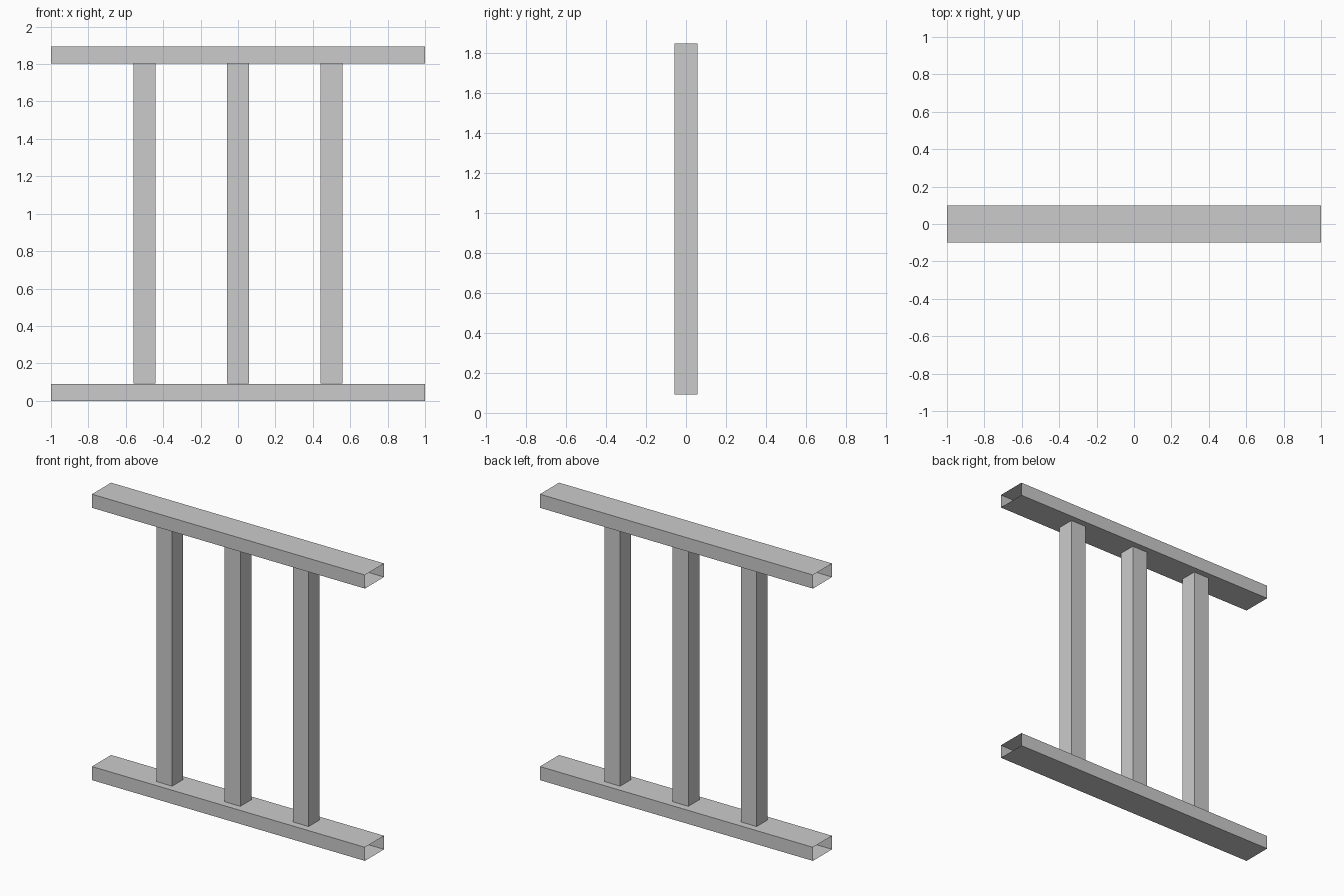
import bpy, bmesh
from mathutils import Vector

if "Cube" in bpy.data.objects:
    bpy.data.objects.remove(bpy.data.objects["Cube"])


def open_tube(name, center, size, axis):
    """Rectangular tube without end faces along the given axis (0=x, 2=z)."""
    bm = bmesh.new()
    bmesh.ops.create_cube(bm, size=1)
    bm.normal_update()
    ends = [f for f in bm.faces if abs(f.normal[axis]) > 0.9]
    bmesh.ops.delete(bm, geom=ends, context='FACES_ONLY')
    bmesh.ops.scale(bm, vec=Vector(size), verts=bm.verts)
    mesh = bpy.data.meshes.new(name)
    bm.to_mesh(mesh)
    bm.free()
    obj = bpy.data.objects.new(name, mesh)
    obj.location = center
    bpy.context.collection.objects.link(obj)
    return obj


RAIL_H = 0.09
TOP_Z = 1.803
POST_W = 0.116
POST_BOTTOM, POST_TOP = 0.093, 1.848

# Horizontal rails, open at both ends
for name, z in (("bottom_rail", 0), ("top_rail", TOP_Z)):
    open_tube(name, (0, 0, z + RAIL_H / 2), (2, 0.2, RAIL_H), 0)

# Square posts, running up into the top rail
for name, x in (("left_post", -0.5), ("middle_post", 0), ("right_post", 0.5)):
    open_tube(name, (x, 0, (POST_BOTTOM + POST_TOP) / 2),
              (POST_W, POST_W, POST_TOP - POST_BOTTOM), 2)
